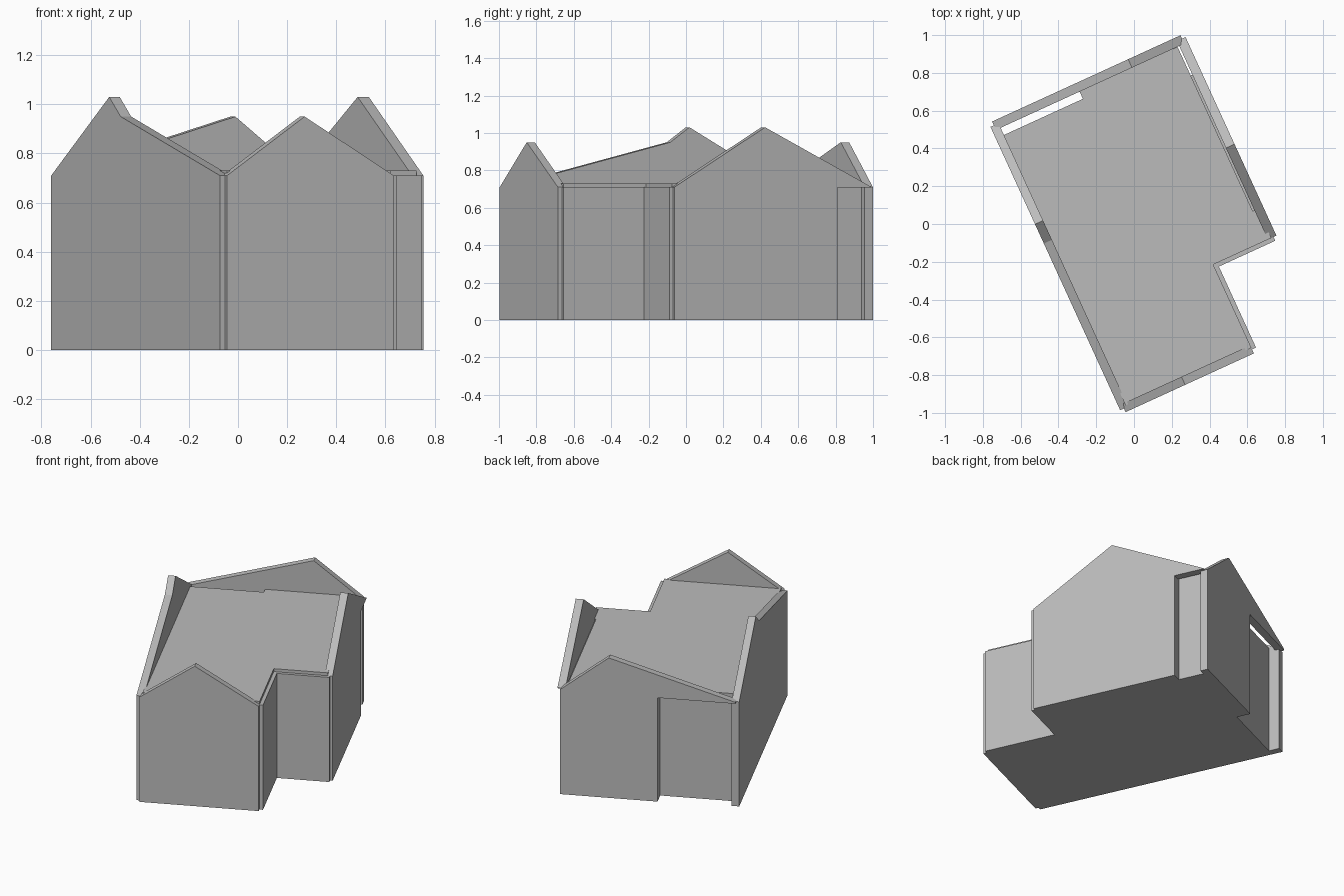
import bpy, bmesh, math
from mathutils import Matrix

if "Cube" in bpy.data.objects:
    bpy.data.objects.remove(bpy.data.objects["Cube"])

ROT = Matrix.Rotation(math.radians(24.6), 4, 'Z')   # building is turned on its plot

grey = bpy.data.materials.new("plain_grey")
grey.diffuse_color = (0.5, 0.5, 0.5, 1)
grey.use_nodes = True
grey.node_tree.nodes["Principled BSDF"].inputs["Base Color"].default_value = grey.diffuse_color


def extrude_profile(name, points, direction, mat=grey):
    """Extrude a closed 3D outline along a direction to make a solid part."""
    bm = bmesh.new()
    face = bm.faces.new([bm.verts.new(p) for p in points])
    res = bmesh.ops.extrude_face_region(bm, geom=[face])
    verts = [v for v in res["geom"] if isinstance(v, bmesh.types.BMVert)]
    bmesh.ops.translate(bm, verts=verts, vec=direction)
    bmesh.ops.recalc_face_normals(bm, faces=bm.faces[:])
    bm.transform(ROT)
    mesh = bpy.data.meshes.new(name)
    bm.to_mesh(mesh)
    bm.free()
    mesh.materials.append(mat)
    obj = bpy.data.objects.new(name, mesh)
    bpy.context.collection.objects.link(obj)
    return obj


def plan(name, outline, z0, z1):
    return extrude_profile(name, [(a, b, z0) for a, b in outline], (0, 0, z1 - z0))


def side_wall(name, a0, a1, profile):
    return extrude_profile(name, [(a0, b, z) for b, z in profile], (a1 - a0, 0, 0))


def end_wall(name, b0, b1, profile):
    return extrude_profile(name, [(a, b0, z) for a, z in profile], (0, b1 - b0, 0))


# Solid core with a front notch and shallow back recesses
plan("building_core",
     [(-0.45, -0.86), (0.30, -0.86), (0.30, -0.38), (0.635, -0.38), (0.635, 0.59),
      (0.60, 0.59), (0.60, 0.78), (0.03, 0.78), (0.03, 0.715), (-0.45, 0.715)], 0, 0.71)

# Flat roof slab between the gables
plan("roof_slab",
     [(-0.44, -0.855), (0.292, -0.855), (0.292, -0.37), (0.63, -0.37), (0.63, -0.2),
      (0.60, -0.2), (0.60, 0.76), (0.03, 0.76), (0.03, 0.715), (-0.44, 0.715)], 0.70, 0.73)

# Left wall: long slope, steeper step near the ridge
side_wall("left_gable_wall", -0.477, -0.43,
          [(-0.866, 0), (0.784, 0), (0.784, 0.71), (0.217, 1.03), (0.105, 0.95), (-0.866, 0.71)])

# Right wall: gable overhanging a recess near the back corner
side_wall("right_gable_wall", 0.61, 0.66,
          [(-0.37, 0), (0.59, 0), (0.59, 0.708), (0.786, 0.708), (0.786, 0.712),
           (0.163, 1.03), (-0.37, 0.71)])

# Front wall
end_wall("front_gable_wall", -0.887, -0.84,
         [(-0.455, 0), (0.292, 0), (0.292, 0.71), (-0.108, 0.95), (-0.455, 0.71)])

# Back wall: gable spanning over the open recess
end_wall("back_gable_wall", 0.757, 0.806,
         [(0.03, 0), (0.64, 0), (0.64, 0.71), (0.335, 0.95), (-0.457, 0.715),
          (-0.457, 0.705), (0.03, 0.705)])

# Low walls of the front notch
side_wall("notch_side_wall", 0.29, 0.315,
          [(-0.864, 0), (-0.38, 0), (-0.38, 0.71), (-0.864, 0.71)])
end_wall("notch_front_wall", -0.392, -0.368,
         [(0.292, 0), (0.643, 0), (0.643, 0.71), (0.292, 0.71)])
